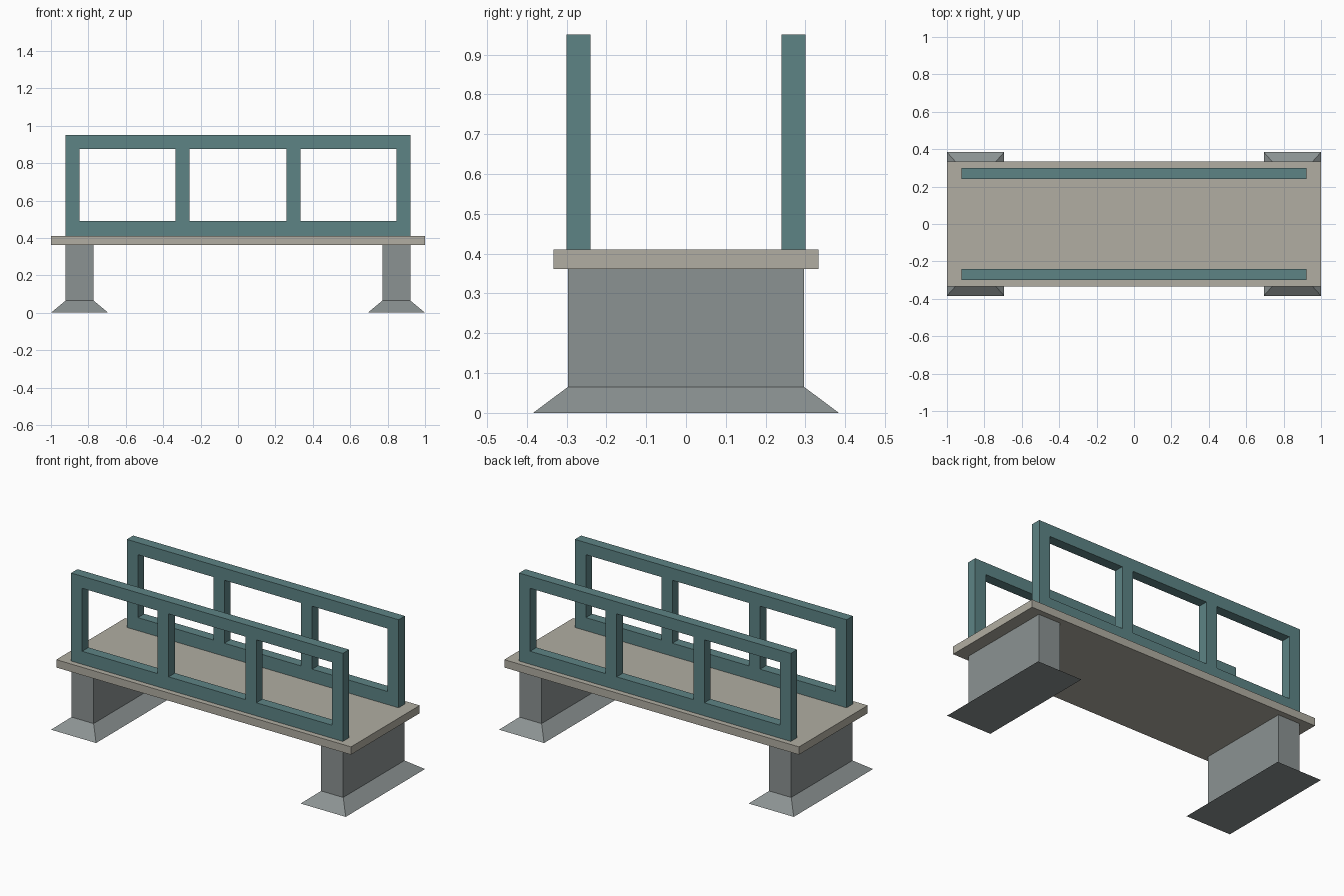
import bpy, bmesh

if "Cube" in bpy.data.objects:
    bpy.data.objects.remove(bpy.data.objects["Cube"])


def material(name, rgb):
    mat = bpy.data.materials.new(name)
    mat.diffuse_color = (*rgb, 1)
    mat.use_nodes = True
    mat.node_tree.nodes["Principled BSDF"].inputs["Base Color"].default_value = mat.diffuse_color
    return mat


def add_object(name, bm, mat):
    bmesh.ops.recalc_face_normals(bm, faces=bm.faces)
    mesh = bpy.data.meshes.new(name)
    bm.to_mesh(mesh)
    bm.free()
    mesh.materials.append(mat)
    obj = bpy.data.objects.new(name, mesh)
    bpy.context.collection.objects.link(obj)
    return obj


def stacked(name, rings, mat, x=0):
    """Solid from rectangular rings (half x, half y, z), capped at both ends."""
    bm = bmesh.new()
    loops = [[bm.verts.new((x + sx * hx, sy * hy, z))
              for sx, sy in ((-1, -1), (1, -1), (1, 1), (-1, 1))]
             for hx, hy, z in rings]
    for a, b in zip(loops, loops[1:]):
        for i in range(4):
            j = (i + 1) % 4
            bm.faces.new((a[i], a[j], b[j], b[i]))
    bm.faces.new(loops[0][::-1])
    bm.faces.new(loops[-1])
    return add_object(name, bm, mat)


def railing(name, y, thickness, mat):
    """One-piece frame with three window openings."""
    xs = (-0.922, -0.847, -0.335, -0.26, 0.26, 0.335, 0.847, 0.922)
    zs = (0.41, 0.49, 0.876, 0.95)
    bm = bmesh.new()
    grid = [[bm.verts.new((x, y - thickness / 2, z)) for z in zs] for x in xs]
    for i in range(len(xs) - 1):
        for k in range(len(zs) - 1):
            if k == 1 and i % 2 == 1:
                continue  # opening
            bm.faces.new((grid[i][k], grid[i + 1][k],
                          grid[i + 1][k + 1], grid[i][k + 1]))
    # extrude the frame outline along y
    out = bmesh.ops.extrude_face_region(bm, geom=bm.faces[:], use_keep_orig=True)
    moved = [g for g in out["geom"] if isinstance(g, bmesh.types.BMVert)]
    bmesh.ops.translate(bm, verts=moved, vec=(0, thickness, 0))
    return add_object(name, bm, mat)


stone = material("stone", (0.26, 0.29, 0.29))
deck_mat = material("deck", (0.44, 0.42, 0.36))
rail_mat = material("rail", (0.11, 0.23, 0.235))

# walkway deck
stacked("deck", [(1, 0.333, 0.362), (1, 0.333, 0.41)], deck_mat)

# piers with flared feet
for side, x in (("left", -0.847), ("right", 0.847)):
    stacked(f"{side}_pier",
            [(0.153, 0.384, 0), (0.075, 0.297, 0.065), (0.075, 0.297, 0.362)],
            stone, x)

# side railings
for side, y in (("front", -0.27), ("back", 0.27)):
    railing(f"{side}_railing", y, 0.061, rail_mat)
